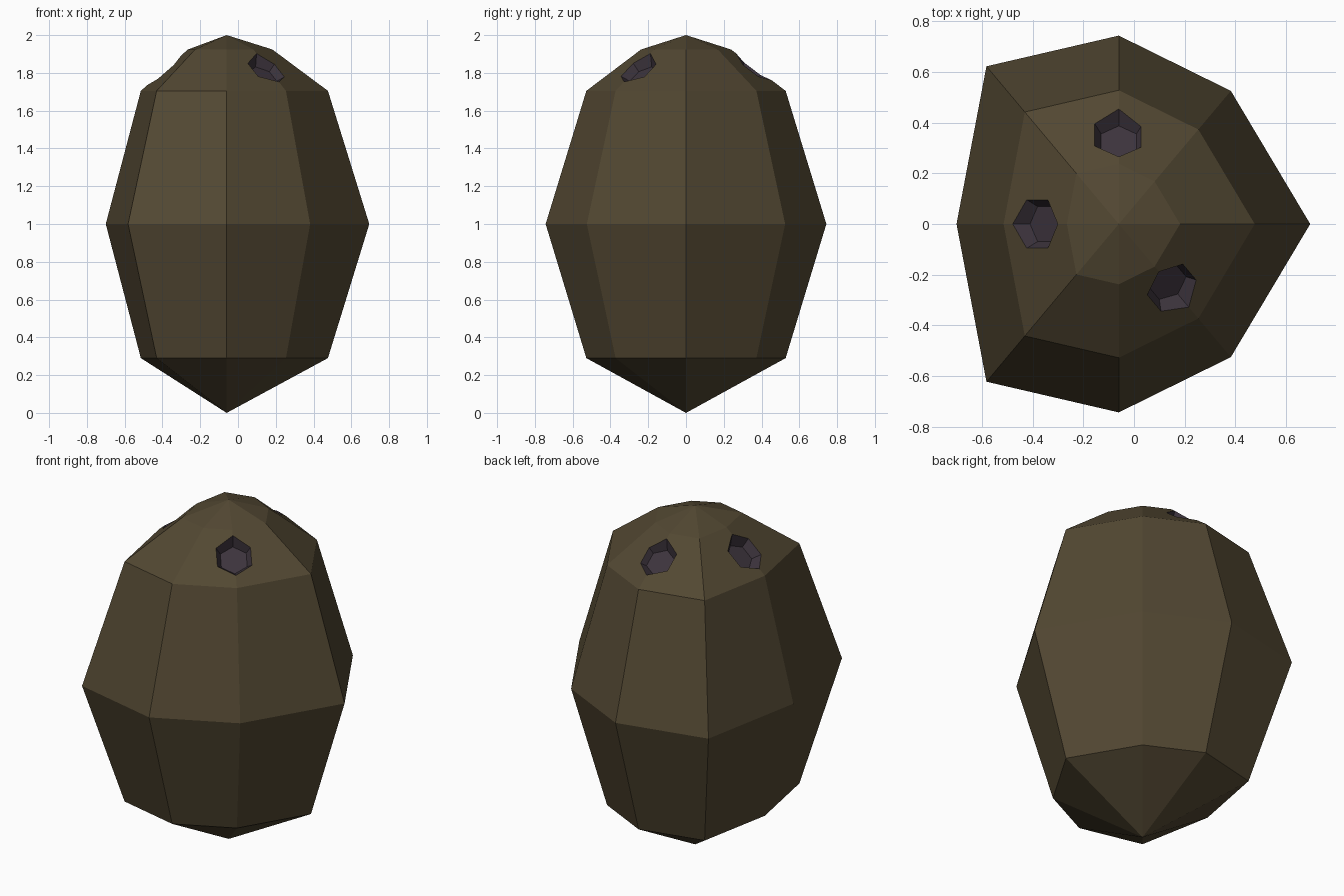
import bpy, bmesh, math
from mathutils import Vector, Matrix

if "Cube" in bpy.data.objects:
    bpy.data.objects.remove(bpy.data.objects["Cube"])

def material(name, col):
    m = bpy.data.materials.new(name)
    m.diffuse_color = (*col, 1)
    m.use_nodes = True
    m.node_tree.nodes["Principled BSDF"].inputs["Base Color"].default_value = m.diffuse_color
    return m

shell = material("brown_shell", (0.085, 0.064, 0.032))
pit = material("dark_pit", (0.046, 0.034, 0.046))

def make_object(name, bm):
    bmesh.ops.recalc_face_normals(bm, faces=bm.faces[:])
    me = bpy.data.meshes.new(name)
    bm.to_mesh(me)
    bm.free()
    ob = bpy.data.objects.new(name, me)
    bpy.context.collection.objects.link(ob)
    me.materials.append(shell)
    me.materials.append(pit)
    return ob

# Shell: one lopsided eight-sided outline scaled at several heights
CX = -0.06
outline = [(0.755, 0), (0.442, 0.525), (0, 0.743), (-0.522, 0.622), (-0.64, 0),
           (-0.522, -0.622), (0, -0.743), (0.442, -0.525)]
rings = [(0.29, 0.71), (1.0, 1.0), (1.705, 0.71), (1.924, 0.32)]
bm = bmesh.new()
loops = [[bm.verts.new((CX + x * s, y * s, z)) for x, y in outline] for z, s in rings]
bottom, top = bm.verts.new((CX, 0, 0)), bm.verts.new((CX, 0, 2))
for i in range(8):
    j = (i + 1) % 8
    for a, b in zip(loops, loops[1:]):
        bm.faces.new((a[i], a[j], b[j], b[i]))
    bm.faces.new((bottom, loops[0][j], loops[0][i]))
    bm.faces.new((top, loops[-1][i], loops[-1][j]))
body = make_object("coconut_shell", bm)

# Three tapered hexagonal pits, each centred on a ridge of the upper slope
R, FLOOR, DEPTH, OUT = 0.118, 0.08, 0.06, 0.04
for corner, t in ((2, 0.42), (4, 0.50), (7, 0.44)):
    x, y = outline[corner]
    (z1, s1), (z0, s0) = rings[2], rings[3]
    low = Vector((CX + x * s1, y * s1, z1))
    high = Vector((CX + x * s0, y * s0, z0))
    down = (low - high).normalized()
    side = Vector((-y, x, 0)).normalized()
    normal = down.cross(side)
    frame = Matrix((down, side, normal)).transposed().to_4x4()
    frame.translation = high.lerp(low, t)
    bm = bmesh.new()
    slope = (R - FLOOR) / DEPTH
    levels = [[bm.verts.new((r * math.cos(k * math.pi / 3), r * math.sin(k * math.pi / 3), h))
               for k in range(6)] for h, r in ((-DEPTH, FLOOR), (OUT, R + slope * OUT))]
    bm.faces.new(levels[0])
    bm.faces.new(levels[1])
    for k in range(6):
        n = (k + 1) % 6
        bm.faces.new((levels[0][k], levels[0][n], levels[1][n], levels[1][k]))
    for f in bm.faces:
        f.material_index = 1
    bm.transform(frame)
    cutter = make_object("pit_cutter", bm)
    cutter.hide_render = True
    mod = body.modifiers.new("pit", 'BOOLEAN')
    mod.operation, mod.solver, mod.object = 'DIFFERENCE', 'EXACT', cutter
    bpy.context.view_layer.objects.active = body
    bpy.ops.object.modifier_apply(modifier=mod.name)
    bpy.data.objects.remove(cutter)
